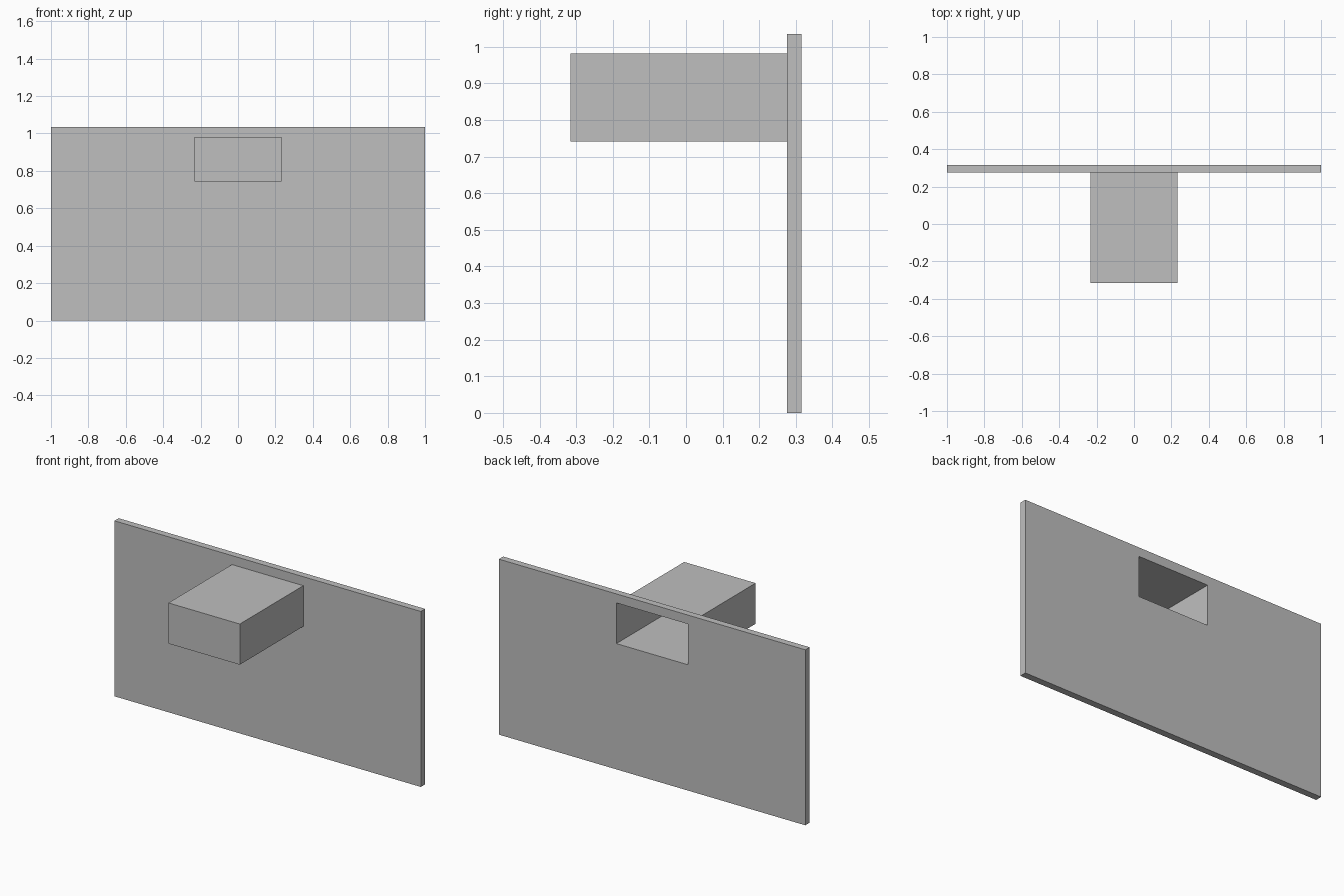
import bpy
import bmesh
from mathutils import Vector

default = bpy.data.objects.get("Cube")
if default:
    bpy.data.objects.remove(default, do_unlink=True)

# Single grey finish
grey = bpy.data.materials.new("grey")
grey.use_nodes = True
grey.diffuse_color = (0.52, 0.52, 0.52, 1)
grey.node_tree.nodes["Principled BSDF"].inputs["Base Color"].default_value = grey.diffuse_color


def box(name, low, high, open_back=False):
    """Axis-aligned box between two corners, optionally without its +y face."""
    low, high = Vector(low), Vector(high)
    bm = bmesh.new()
    bmesh.ops.create_cube(bm, size=1)
    bmesh.ops.scale(bm, vec=high - low, verts=bm.verts)
    bmesh.ops.translate(bm, vec=(low + high) / 2, verts=bm.verts)
    if open_back:
        bm.normal_update()
        back = [f for f in bm.faces if f.normal.y > 0.5]
        bmesh.ops.delete(bm, geom=back, context="FACES_ONLY")
    mesh = bpy.data.meshes.new(name)
    bm.to_mesh(mesh)
    bm.free()
    mesh.materials.append(grey)
    obj = bpy.data.objects.new(name, mesh)
    bpy.context.collection.objects.link(obj)
    return obj


half_width, bottom, top = 0.233, 0.742, 0.982
front, panel_front, panel_back = -0.316, 0.276, 0.316

# Upright panel with a rectangular opening
panel = box("panel", (-1, panel_front, 0), (1, panel_back, 1.035))
cutter = box("opening_cutter", (-half_width, 0.2, bottom), (half_width, 0.4, top))
cutter.hide_render = True
cut = panel.modifiers.new("opening", "BOOLEAN")
cut.operation = "DIFFERENCE"
cut.solver = "EXACT"
cut.object = cutter
bpy.context.view_layer.objects.active = panel
bpy.ops.object.modifier_apply(modifier=cut.name)
bpy.data.objects.remove(cutter, do_unlink=True)

# Thin-walled projecting box, open towards the opening
box("projecting_box", (-half_width, front, bottom), (half_width, panel_front, top), open_back=True)
